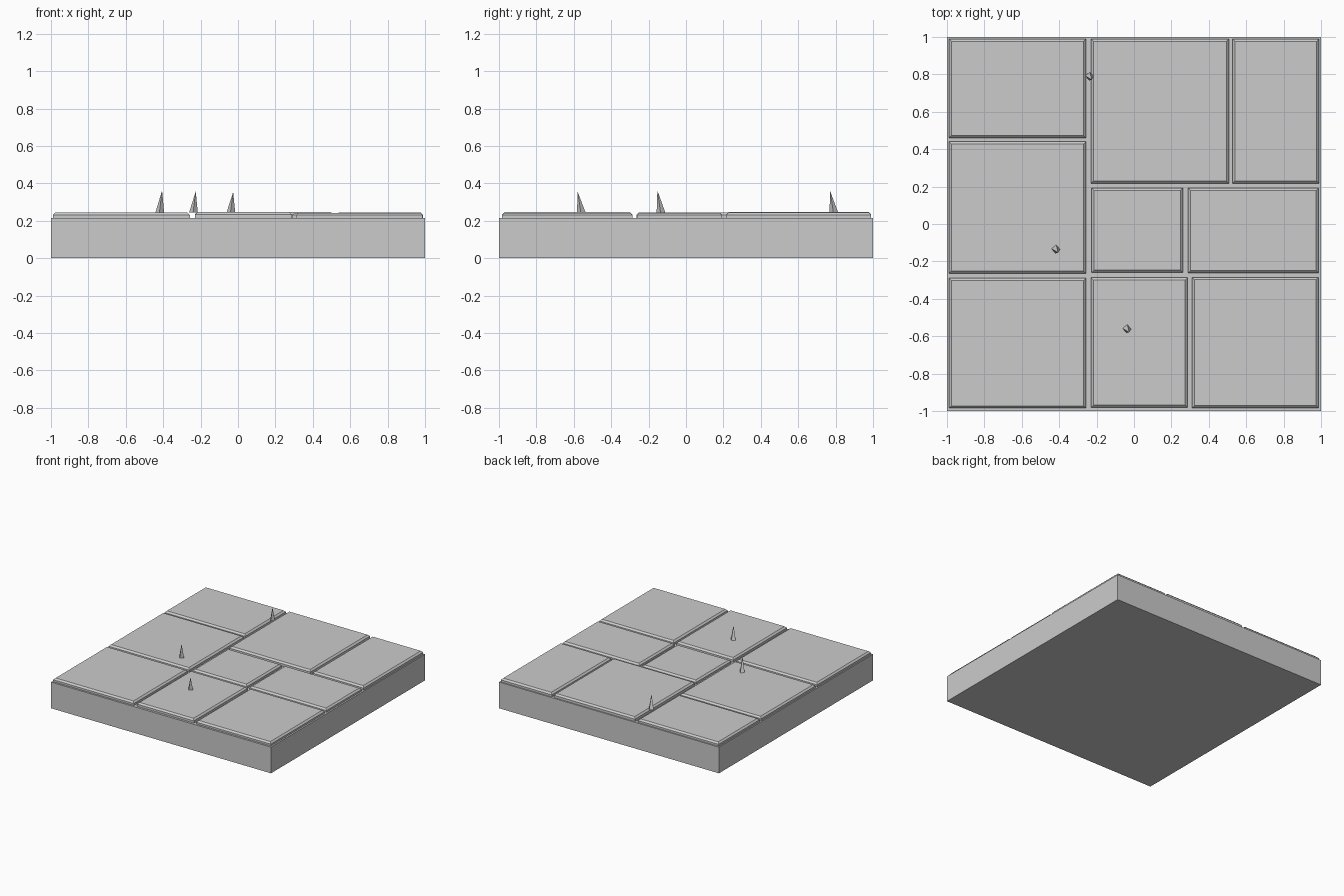
import bpy, bmesh
from mathutils import Vector

if "Cube" in bpy.data.objects:
    bpy.data.objects.remove(bpy.data.objects["Cube"])

SLAB_TOP = 0.215


def make_object(name, bm):
    bmesh.ops.recalc_face_normals(bm, faces=bm.faces[:])
    mesh = bpy.data.meshes.new(name)
    bm.to_mesh(mesh)
    bm.free()
    obj = bpy.data.objects.new(name, mesh)
    bpy.context.collection.objects.link(obj)
    return obj


def box(name, x0, x1, y0, y1, z0, z1, chamfer=0.0):
    bm = bmesh.new()
    bmesh.ops.create_cube(bm, size=1)
    for v in bm.verts:
        v.co = Vector((x1 if v.co.x > 0 else x0,
                       y1 if v.co.y > 0 else y0,
                       z1 if v.co.z > 0 else z0))
    if chamfer:
        top = [e for e in bm.edges if all(v.co.z > z1 - 1e-5 for v in e.verts)]
        bmesh.ops.bevel(bm, geom=top, offset=chamfer, segments=1,
                        affect='EDGES', profile=0.5)
    return make_object(name, bm)


def spike(name, x, y, height):
    # leaning four-sided thorn
    bm = bmesh.new()
    r, z = 0.023, 0.245
    base = [bm.verts.new((x + dx * r, y + dy * r, z))
            for dx, dy in ((-1, 0.1), (-0.1, -1), (1, -0.1), (0.1, 1))]
    tip = bm.verts.new((x + 0.012, y - 0.019, height))
    bm.faces.new(base)
    for i in range(4):
        bm.faces.new((base[i], base[(i + 1) % 4], tip))
    return make_object(name, bm)


# base slab
box("floor_slab", -1, 1, -1, 1, 0, SLAB_TOP)

# paving tiles: x0, x1, y0, y1, top height
tiles = [
    (-0.99, -0.257, 0.46, 0.99, 0.244),
    (-0.99, -0.257, -0.265, 0.44, 0.244),
    (-0.99, -0.257, -0.985, -0.29, 0.244),
    (-0.23, 0.507, 0.217, 0.99, 0.248),
    (0.527, 0.99, 0.217, 0.99, 0.245),
    (-0.227, 0.262, -0.26, 0.193, 0.244),
    (0.29, 0.987, -0.262, 0.193, 0.243),
    (-0.23, 0.287, -0.982, -0.287, 0.246),
    (0.31, 0.987, -0.984, -0.285, 0.243),
]
for i, (x0, x1, y0, y1, top) in enumerate(tiles):
    box(f"paving_tile_{i + 1}", x0, x1, y0, y1, SLAB_TOP - 0.005, top, 0.013)

# spikes
for i, (x, y, h) in enumerate([(-0.418, -0.134, 0.363),
                               (-0.238, 0.79, 0.358),
                               (-0.038, -0.56, 0.354)]):
    spike(f"spike_{i + 1}", x, y, h)
